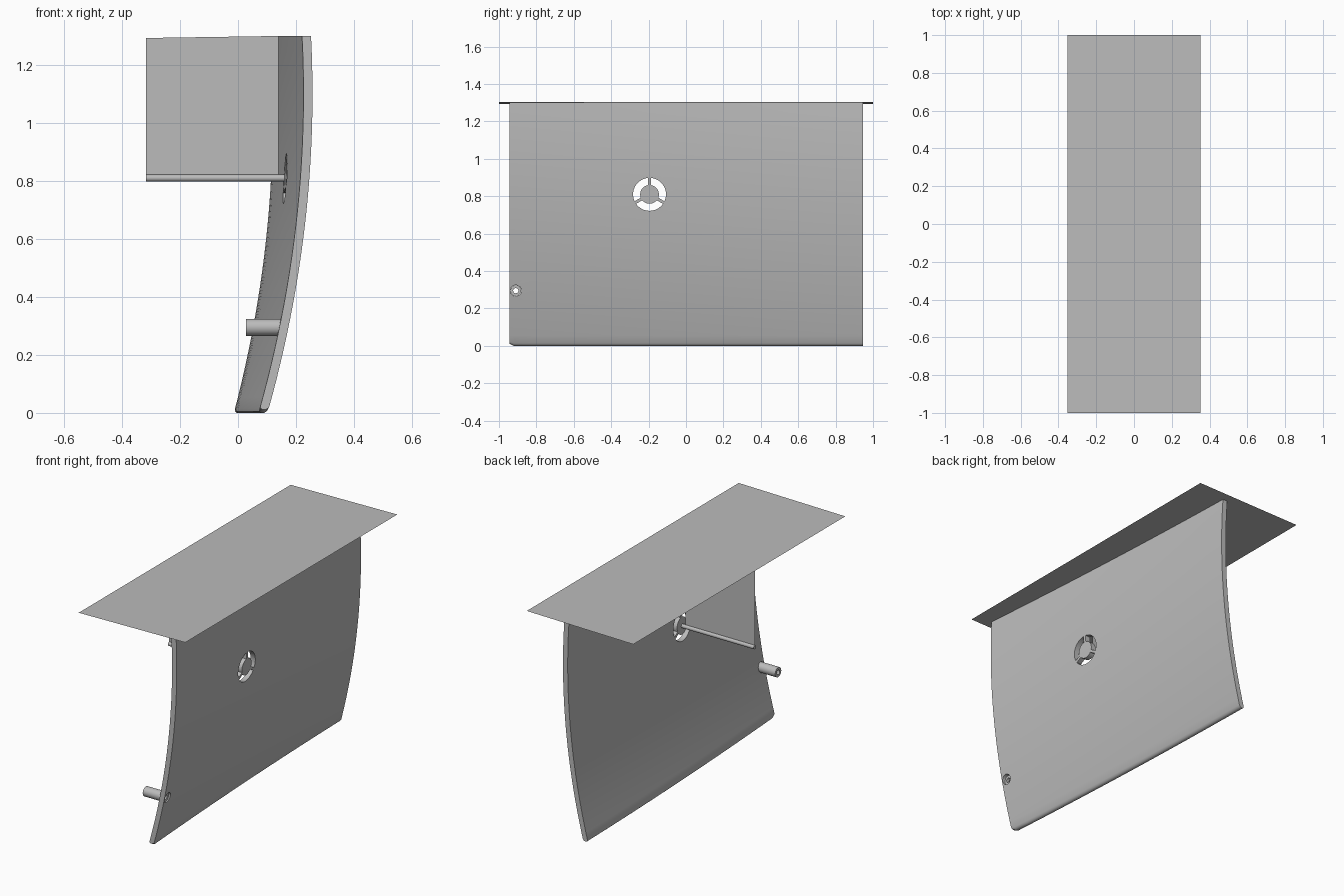
import bpy, bmesh, math
from mathutils import Matrix, Vector

cube = bpy.data.objects.get("Cube")
if cube:
    bpy.data.objects.remove(cube, do_unlink=True)

grey = bpy.data.materials.new("light_grey")
grey.use_nodes = True
color = (0.5, 0.5, 0.5, 1)
grey.diffuse_color = color
grey.node_tree.nodes["Principled BSDF"].inputs["Base Color"].default_value = color

END = 0.945      # half length of the panel
THICK = 0.031
TOP = 1.3
VENT_Y, VENT_Z = -0.195, 0.81
PEG_Y, PEG_Z = -0.91, 0.295


def make(name, bm, smooth=False):
    bmesh.ops.recalc_face_normals(bm, faces=bm.faces)
    mesh = bpy.data.meshes.new(name)
    bm.to_mesh(mesh)
    bm.free()
    mesh.materials.append(grey)
    ob = bpy.data.objects.new(name, mesh)
    bpy.context.collection.objects.link(ob)
    if smooth:
        shade(ob)
    return ob


def activate(ob):
    bpy.ops.object.select_all(action='DESELECT')
    ob.select_set(True)
    bpy.context.view_layer.objects.active = ob


def shade(ob):
    activate(ob)
    bpy.ops.object.shade_smooth_by_angle(angle=math.radians(35))


def inner_x(y, z):
    """Inner surface of the bowed panel."""
    f = (END - y) / (2 * END)
    shift = (0.085 + 0.02 * z) * (1 - f) + 0.05 * f * (1 - f)
    return 0.226 - (z - 1.1) ** 2 / 7.8 - shift


def prism(bm, outline, x0, x1):
    """Extrude a y-z outline along x."""
    face = bm.faces.new([bm.verts.new((x0, y, z)) for y, z in outline])
    ext = bmesh.ops.extrude_face_region(bm, geom=[face])["geom"]
    moved = [v for v in ext if isinstance(v, bmesh.types.BMVert)]
    bmesh.ops.translate(bm, verts=moved, vec=(x1 - x0, 0, 0))


def circle(cy, cz, r, n=24):
    return [(cy + r * math.cos(math.tau * i / n), cz + r * math.sin(math.tau * i / n))
            for i in range(n)]


# Curved panel with a rounded lower rim
rows = [TOP * (1 - i / 24) for i in range(24)]
rim = [(0, 0.014), (0.003, 0.005), (0.01, 0), (THICK - 0.01, 0), (THICK - 0.003, 0.005), (THICK, 0.014)]
profile = [(0, z) for z in rows] + rim + [(THICK, z) for z in reversed(rows)]
columns = [-END, 0.025 - END] + [-END + 2 * END * i / 16 for i in range(1, 17)]
bm = bmesh.new()
loops = []
for y in columns:
    lift = 0.012 if y == -END else 0
    loop = []
    for t, z in profile:
        z += lift * max(0, 1 - z / 0.05)
        loop.append(bm.verts.new((inner_x(y, z) + t, y, z)))
    loops.append(loop)
n = len(profile)
for a, b in zip(loops, loops[1:]):
    for i in range(n):
        bm.faces.new((a[i], a[(i + 1) % n], b[(i + 1) % n], b[i]))
bm.faces.new(loops[0])
bm.faces.new(loops[-1])
panel = make("curved_panel", bm)

# Vent openings between three spokes, and the peg hole
bm = bmesh.new()
for k in range(3):
    mid = math.radians(30 + 120 * k)
    arcs = []
    for r in (0.088, 0.05):
        half = math.radians(60) - math.asin(0.008 / r)
        arcs.append([(VENT_Y + r * math.cos(mid + half * s / 8),
                      VENT_Z + r * math.sin(mid + half * s / 8)) for s in range(-8, 9)])
    prism(bm, arcs[0] + arcs[1][::-1], 0, 0.4)
prism(bm, circle(PEG_Y, PEG_Z, 0.03), -0.1, 0.4)
cutter = make("hole_cutter", bm)
cutter.hide_render = True
cut = panel.modifiers.new("holes", 'BOOLEAN')
cut.operation = 'DIFFERENCE'
cut.solver = 'EXACT'
cut.object = cutter
activate(panel)
bpy.ops.object.modifier_apply(modifier=cut.name)
bpy.data.objects.remove(cutter, do_unlink=True)
shade(panel)

# Hollow peg at the lower front corner
bm = bmesh.new()
rings = []
for x, r in ((0.028, 0.029), (0.158, 0.029), (0.158, 0.014), (0.028, 0.014)):
    rings.append([bm.verts.new((x, y, z)) for y, z in circle(PEG_Y, PEG_Z, r)])
for a, b in zip(rings, rings[1:] + rings[:1]):
    for i in range(24):
        j = (i + 1) % 24
        bm.faces.new((a[i], a[j], b[j], b[i]))
make("hollow_peg", bm, True)

# Rod from the vent hub
bm = bmesh.new()
prism(bm, circle(VENT_Y, VENT_Z, 0.012, 16), -0.318, 0.16)
make("vent_rod", bm, True)


def sheet(name, corners):
    bm = bmesh.new()
    bm.faces.new([bm.verts.new(c) for c in corners])
    return make(name, bm)


# Thin web between the rod and the top sheet
sheet("web_plate", [(-0.318, VENT_Y, VENT_Z), (0.14, VENT_Y, VENT_Z),
                    (0.14, VENT_Y, 1.3), (-0.318, VENT_Y, 1.293)])

# Thin, slightly tilted top sheet
sheet("top_sheet", [(-0.352, -1, 1.293), (0.352, -1, 1.304),
                    (0.352, 1, 1.304), (-0.352, 1, 1.293)])
